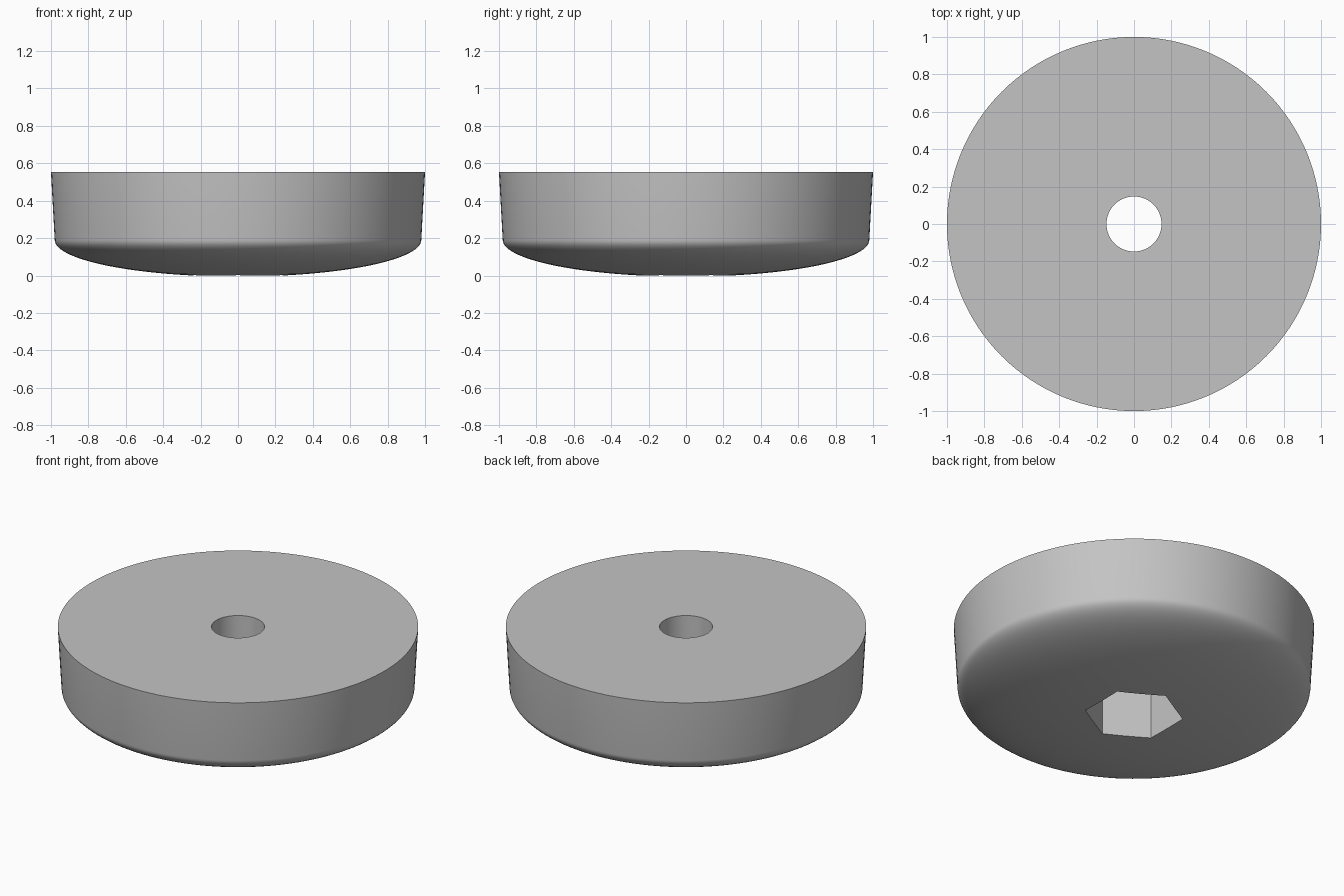
import bpy, bmesh, math
from mathutils import Matrix

if "Cube" in bpy.data.objects:
    bpy.data.objects.remove(bpy.data.objects["Cube"], do_unlink=True)

HEIGHT, TOP_R, WALL_R, HOLE_R = 0.553, 1.0, 0.98, 0.147
SHOULDER_Z, DOME_DEPTH = 0.19, 0.196
HEX_R, HEX_TOP = 0.274, 0.32
SIDES, DOME_STEPS = 128, 24

grey = bpy.data.materials.new("plain grey")
grey.use_nodes = True
colour = (0.55, 0.55, 0.55, 1)
grey.diffuse_color = colour
grey.node_tree.nodes["Principled BSDF"].inputs["Base Color"].default_value = colour


def add_object(name, bm):
    bmesh.ops.recalc_face_normals(bm, faces=bm.faces)
    mesh = bpy.data.meshes.new(name)
    bm.to_mesh(mesh)
    bm.free()
    mesh.materials.append(grey)
    obj = bpy.data.objects.new(name, mesh)
    bpy.context.collection.objects.link(obj)
    return obj


# Disc foot: domed underside, tapered wall, flat top and bolt hole
start = math.asin(HOLE_R / WALL_R)
profile = []
for i in range(DOME_STEPS + 1):
    a = start + (math.pi / 2 - start) * i / DOME_STEPS
    profile.append((WALL_R * math.sin(a), SHOULDER_Z - DOME_DEPTH * math.cos(a)))
profile += [(TOP_R, HEIGHT), (HOLE_R, HEIGHT)]

bm = bmesh.new()
verts = [bm.verts.new((r, 0, z)) for r, z in profile]
edges = [bm.edges.new((v, verts[i - 1])) for i, v in enumerate(verts)]
bmesh.ops.spin(bm, geom=verts + edges, cent=(0, 0, 0), axis=(0, 0, 1),
               angle=math.tau, steps=SIDES)
bmesh.ops.remove_doubles(bm, verts=bm.verts, dist=0.0001)
foot = add_object("round_foot", bm)

# Hexagonal nut pocket cut up from the underside, corners on the y axis
bm = bmesh.new()
depth = HEX_TOP + 0.2
bmesh.ops.create_cone(bm, cap_ends=True, segments=6, radius1=HEX_R, radius2=HEX_R,
                      depth=depth,
                      matrix=Matrix.Translation((0, 0, HEX_TOP - depth / 2)))
# Turn the prism so that one corner points along y
corner = max(bm.verts, key=lambda v: v.co.y)
turn = math.pi / 2 - math.atan2(corner.co.y, corner.co.x)
bmesh.ops.rotate(bm, verts=bm.verts, matrix=Matrix.Rotation(turn, 3, "Z"))
cutter = add_object("nut_pocket_cutter", bm)
cutter.hide_render = True

cut = foot.modifiers.new("nut pocket", "BOOLEAN")
cut.operation = "DIFFERENCE"
cut.solver = "EXACT"
cut.object = cutter
bpy.ops.object.select_all(action="DESELECT")
foot.select_set(True)
bpy.context.view_layer.objects.active = foot
bpy.ops.object.modifier_apply(modifier=cut.name)
bpy.data.objects.remove(cutter, do_unlink=True)
bpy.ops.object.shade_smooth_by_angle(angle=math.radians(30))
